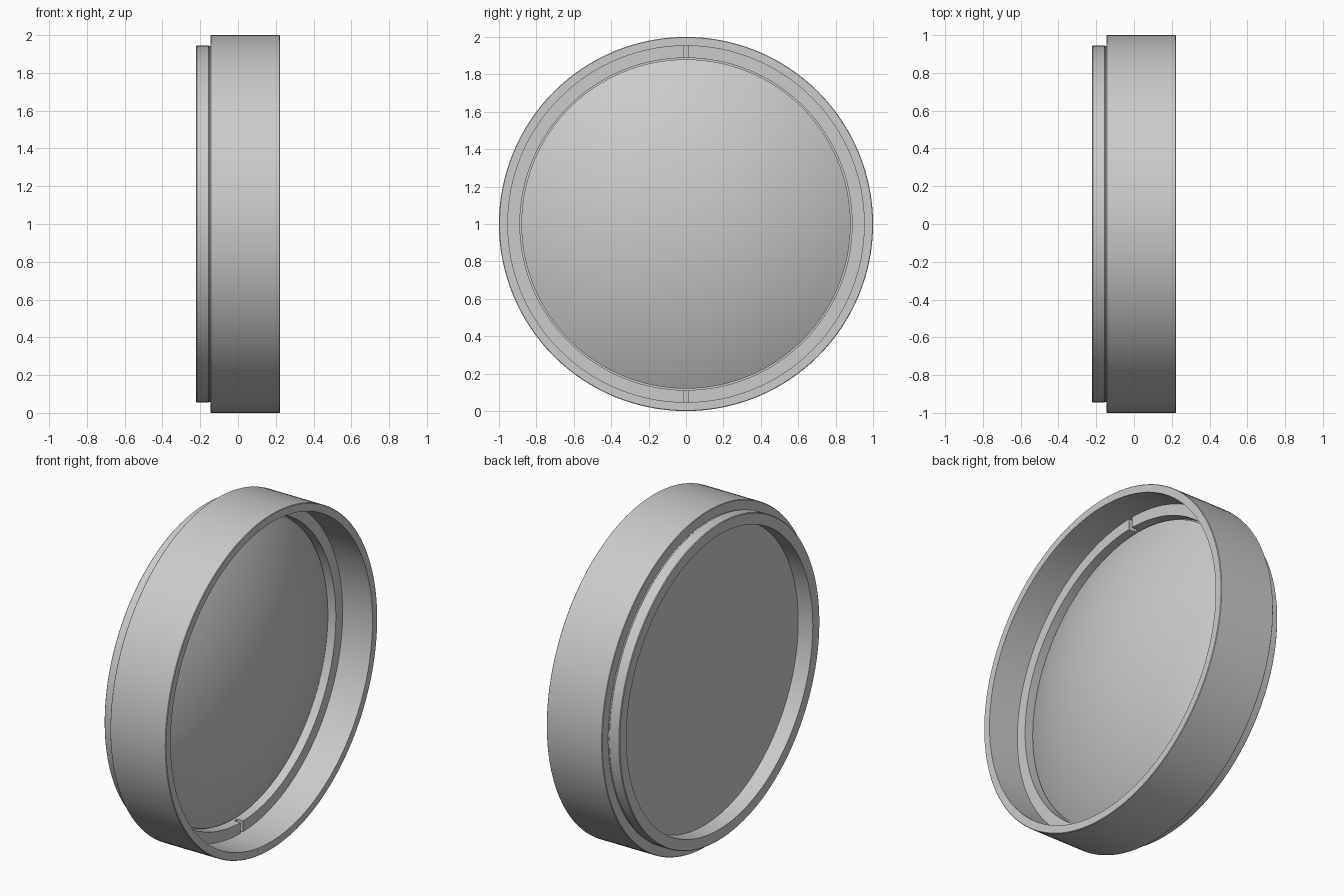
import bpy, bmesh, math
from mathutils import Matrix

if "Cube" in bpy.data.objects:
    bpy.data.objects.remove(bpy.data.objects["Cube"], do_unlink=True)

SEGMENTS = 128
CENTRE_Z = 1.0

# Single grey finish
grey = bpy.data.materials.new("Plain grey")
grey.use_nodes = True
grey.diffuse_color = (0.6, 0.6, 0.6, 1)
grey.node_tree.nodes["Principled BSDF"].inputs["Base Color"].default_value = (0.6, 0.6, 0.6, 1)


def add_object(name, bm):
    mesh = bpy.data.meshes.new(name)
    bm.to_mesh(mesh)
    bm.free()
    mesh.materials.append(grey)
    obj = bpy.data.objects.new(name, mesh)
    bpy.context.collection.objects.link(obj)
    return obj


def lathe(name, profile, closed=True):
    """Spin a profile of (x, radius) points about the x axis."""
    bm = bmesh.new()
    verts = [bm.verts.new((x, 0, CENTRE_Z + r)) for x, r in profile]
    edges = [bm.edges.new(pair) for pair in zip(verts, verts[1:])]
    if closed:
        edges.append(bm.edges.new((verts[-1], verts[0])))
    bmesh.ops.spin(bm, geom=verts + edges, cent=(0, 0, CENTRE_Z), axis=(1, 0, 0),
                   angle=math.tau, steps=SEGMENTS)
    bmesh.ops.remove_doubles(bm, verts=bm.verts[:], dist=1e-4)
    bmesh.ops.recalc_face_normals(bm, faces=bm.faces[:])
    return add_object(name, bm)


def select_only(obj):
    bpy.ops.object.select_all(action='DESELECT')
    obj.select_set(True)
    bpy.context.view_layer.objects.active = obj


# Housing: outer band, stepped mounting flange, bore and lens seat
housing = lathe("housing", [
    (-0.222, 0.880), (-0.222, 0.942), (-0.218, 0.946),
    (-0.157, 0.946), (-0.152, 0.942), (-0.145, 0.942),
    (-0.145, 0.997), (-0.142, 1.000), (0.219, 1.000), (0.222, 0.997),
    (0.222, 0.953), (-0.126, 0.953), (-0.126, 0.880),
])

# Lens: flat back, clamped rim and a shallow spherical front
EDGE_X, EDGE_RADIUS, RISE = -0.022, 0.880, 0.22
curve = (EDGE_RADIUS ** 2 + RISE ** 2) / (2 * RISE)
edge_angle = math.asin(EDGE_RADIUS / curve)
dome = []
for i in range(25):
    a = edge_angle * (1 - i / 24)
    dome.append((EDGE_X + RISE - curve * (1 - math.cos(a)), curve * math.sin(a)))
lens = lathe("lens", [(-0.125, 0.0), (-0.125, 0.945), (-0.042, 0.945),
                      (-0.042, EDGE_RADIUS)] + dome, closed=False)

# Retaining ring in front of the lens rim
ring = lathe("retaining_ring", [
    (-0.040, 0.888), (-0.040, 0.9535), (0.025, 0.9535), (0.025, 0.888),
])

# Two spanner slots, top and bottom, cut by one long bar
bm = bmesh.new()
bmesh.ops.create_cube(bm, size=1, matrix=Matrix.Translation((0.03, 0, CENTRE_Z))
                      @ Matrix.Diagonal((0.09, 0.026, 2.2, 1)))
cutter = add_object("slot_cutter", bm)
cutter.hide_render = True
cut = ring.modifiers.new("Slots", 'BOOLEAN')
cut.operation = 'DIFFERENCE'
cut.solver = 'EXACT'
cut.object = cutter
select_only(ring)
bpy.ops.object.modifier_apply(modifier=cut.name)
bpy.data.objects.remove(cutter, do_unlink=True)

# Smooth curved walls, keep the machined edges crisp
for part in (housing, lens, ring):
    select_only(part)
    bpy.ops.object.shade_smooth_by_angle(angle=math.radians(30))
